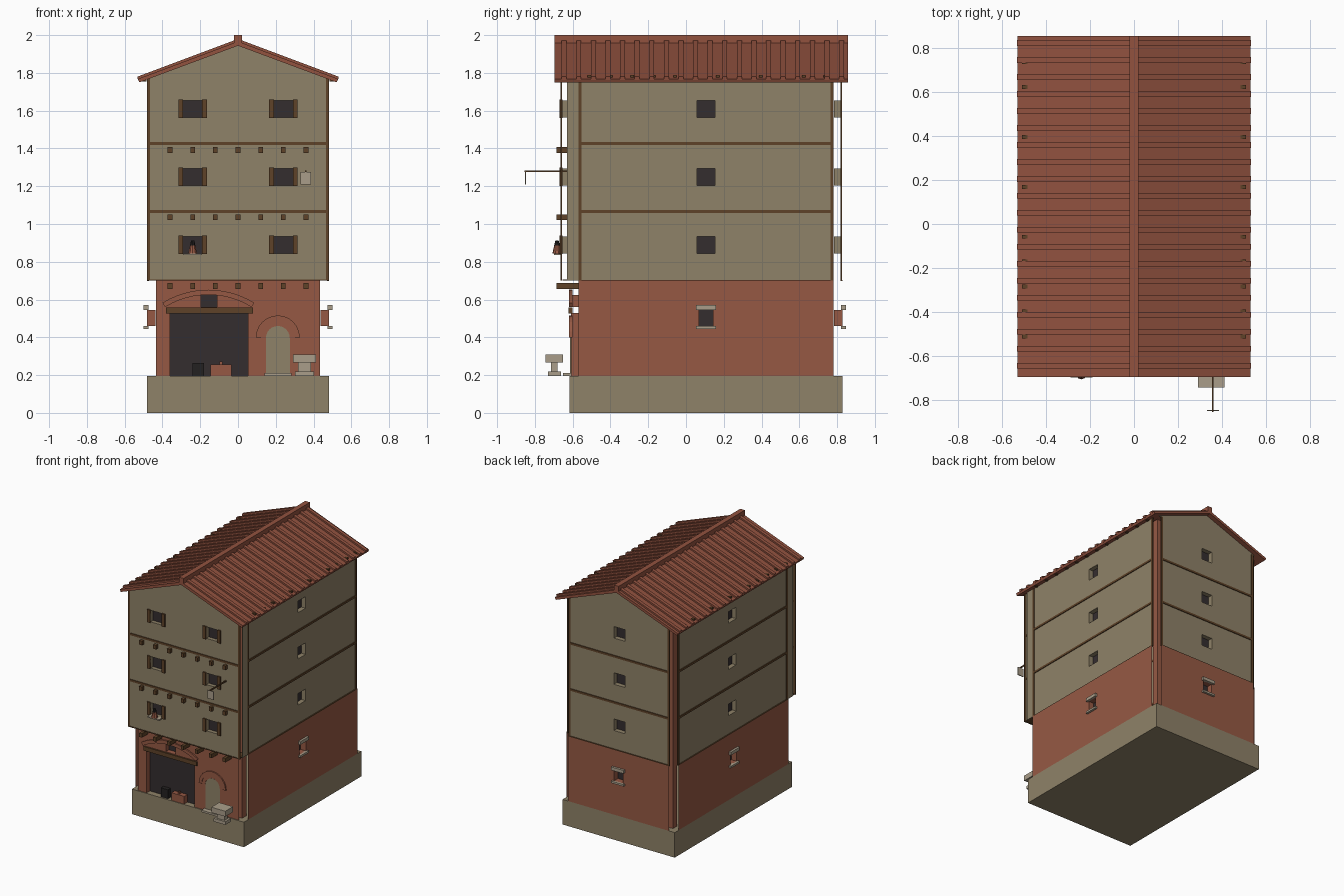
import bpy, bmesh, math
from mathutils import Vector

if "Cube" in bpy.data.objects:
    bpy.data.objects.remove(bpy.data.objects["Cube"])

CY = 0.106  # depth centre of the house body


def material(name, r, g, b):
    m = bpy.data.materials.new(name)
    lin = [((c / 255 + 0.055) / 1.055) ** 2.4 for c in (r, g, b)]
    m.diffuse_color = (*lin, 1)
    m.use_nodes = True
    m.node_tree.nodes["Principled BSDF"].inputs["Base Color"].default_value = m.diffuse_color
    return m


PLASTER = material("plaster", 143, 130, 104)
BRICK = material("brick red", 150, 89, 68)
ROOF = material("roof tile", 146, 82, 63)
WOOD = material("dark timber", 94, 66, 40)
DARK = material("dark opening", 52, 45, 47)
STONE = material("pale stone", 170, 158, 138)
BLACK = material("black iron", 36, 33, 33)

# outward normals of the four walls
NORMALS = {"front": Vector((0, -1, 0)), "right": Vector((1, 0, 0)),
           "back": Vector((0, 1, 0)), "left": Vector((-1, 0, 0))}


def at(side, u, z, w):
    """Point on a wall: u runs left to right from outside, w goes outward."""
    n = NORMALS[side]
    t = Vector((0, 0, 1)).cross(n)
    return Vector((0, CY, z)) + n * w + t * u


def Y(y):
    return CY - y


def finish(name, bm, mats, recalc=True):
    if recalc:
        bmesh.ops.recalc_face_normals(bm, faces=bm.faces[:])
    me = bpy.data.meshes.new(name)
    bm.to_mesh(me)
    bm.free()
    for m in mats:
        me.materials.append(m)
    ob = bpy.data.objects.new(name, me)
    bpy.context.collection.objects.link(ob)
    return ob


def boxes(name, mat, side, items):
    """Boxes given as (u0, u1, z0, z1, w0, w1)."""
    bm = bmesh.new()
    for u0, u1, z0, z1, w0, w1 in items:
        a, b = at(side, u0, z0, w0), at(side, u1, z1, w1)
        vs = bmesh.ops.create_cube(bm, size=1)["verts"]
        for v in vs:
            v.co = Vector([a[i] if v.co[i] < 0 else b[i] for i in range(3)])
    return finish(name, bm, [mat])


def prism(name, mat, outlines, ranges):
    """Extrude x-z outlines over y ranges."""
    bm = bmesh.new()
    for pts in outlines:
        for y0, y1 in ranges:
            a = [bm.verts.new((x, y0, z)) for x, z in pts]
            b = [bm.verts.new((x, y1, z)) for x, z in pts]
            bm.faces.new(a)
            bm.faces.new(b[::-1])
            for i in range(len(pts)):
                j = (i + 1) % len(pts)
                bm.faces.new((a[i], b[i], b[j], a[j]))
    return finish(name, bm, [mat])


def wall(name, mat, side, u0, u1, z0, z1, w, depth=0.04, holes=()):
    """Wall sheet with recessed dark openings."""
    bm = bmesh.new()

    def quad(pts, idx=0):
        bm.faces.new([bm.verts.new(at(side, *p)) for p in pts]).material_index = idx
    us = sorted({u0, u1, *[h[0] for h in holes], *[h[1] for h in holes]})
    zs = sorted({z0, z1, *[h[2] for h in holes], *[h[3] for h in holes]})
    for a, b in zip(us, us[1:]):
        for c, d in zip(zs, zs[1:]):
            um, zm = (a + b) / 2, (c + d) / 2
            if not any(h[0] < um < h[1] and h[2] < zm < h[3] for h in holes):
                quad([(a, c, w), (b, c, w), (b, d, w), (a, d, w)])
    for a, b, c, d in holes:
        v = w - depth
        quad([(a, c, v), (b, c, v), (b, d, v), (a, d, v)], 1)
        quad([(a, c, w), (b, c, w), (b, c, v), (a, c, v)])
        quad([(a, d, v), (b, d, v), (b, d, w), (a, d, w)])
        quad([(a, c, w), (a, c, v), (a, d, v), (a, d, w)])
        quad([(b, c, v), (b, c, w), (b, d, w), (b, d, v)])
    bmesh.ops.remove_doubles(bm, verts=bm.verts[:], dist=1e-5)
    return finish(name, bm, [mat, DARK], recalc=False)


def arc(cx, cz, r, a0, a1, n=12):
    return [(cx + r * math.cos(math.radians(a0 + (a1 - a0) * i / n)),
             cz + r * math.sin(math.radians(a0 + (a1 - a0) * i / n))) for i in range(n + 1)]


def arch(name, cx, cz, r0, r1, a0, a1, y0, y1):
    prism(name, BRICK, [arc(cx, cz, r1, a0, a1) + arc(cx, cz, r0, a1, a0)], [(y0, y1)])


# stone base and inner corner piers
boxes("base", PLASTER, "front", [(-0.483, 0.483, 0, 0.195, -0.723, 0.723)])
boxes("corner_piers", BRICK, "front",
      [(sx * 0.41 - 0.025, sx * 0.41 + 0.025, 0.195, 1.77, sy * 0.65 - 0.025, sy * 0.65 + 0.025)
       for sx in (-1, 1) for sy in (-1, 1)])

# storeys: side and back walls, with one window each
LEVELS = (0.89, 1.25, 1.61)
for side, half, w_low, w_up in (("right", 0.675, 0.483, 0.474), ("left", 0.675, 0.483, 0.474),
                                ("back", 0.435, 0.723, 0.714)):
    wall(side + "_ground_wall", BRICK, side, -half, half, 0.195, 0.70, w_low, 0.045,
         [(-0.038, 0.038, 0.46, 0.545)])
    boxes(side + "_window_stones", STONE, side,
          [(-0.053, 0.053, 0.545, 0.57, w_low - 0.008, w_low + 0.017),
           (-0.053, 0.053, 0.445, 0.46, w_low - 0.008, w_low + 0.017)])
    wall(side + "_upper_wall", PLASTER, side, -half, half, 0.70, 1.775, w_up, 0.036,
         [(-0.047, 0.047, z - 0.045, z + 0.045) for z in LEVELS])
    o = w_up + 0.006
    boxes(side + "_timbers", WOOD, side,
          [(-half, half, z - 0.008, z + 0.008, w_up - 0.003, o) for z in (1.065, 1.425)]
          + [(-half, -half + 0.016, 0.70, 1.775, w_up - 0.003, o),
             (half - 0.016, half, 0.70, 1.775, w_up - 0.003, o)]
          + [(-half, half, 0.697, 0.703, w_up - 0.003, w_low)])

# front upper wall, overhanging the ground floor
WF = 0.766
wins = [(s * 0.24 - 0.05, s * 0.24 + 0.05, z - 0.045, z + 0.045) for s in (-1, 1) for z in LEVELS]
wall("front_upper_wall", PLASTER, "front", -0.483, 0.483, 0.70, 1.775, WF, 0.03, wins)
boxes("front_timbers", WOOD, "front",
      [(-0.483, 0.483, z - 0.008, z + 0.008, WF - 0.003, WF + 0.005) for z in (1.065, 1.425)]
      + [(-0.483, 0.483, 0.70, 0.706, WF - 0.003, WF + 0.004),
         (-0.483, -0.467, 0.70, 1.775, WF - 0.003, WF + 0.005),
         (0.467, 0.483, 0.70, 1.775, WF - 0.003, WF + 0.005)])
boxes("shutters", WOOD, "front",
      [(u + a, u + a + 0.026, z0 - 0.005, z1 + 0.005, WF - 0.005, WF + 0.01)
       for u, _, z0, z1 in wins for a in (-0.026, 0.10)])
boxes("overhang_sides", PLASTER, "front",
      [(s * 0.477 - 0.003, s * 0.477 + 0.003, 0.70, 1.775, Y(-0.57), Y(-0.63)) for s in (-1, 1)])
boxes("overhang_floor", WOOD, "front", [(-0.475, 0.475, 0.70, 0.705, Y(-0.57), Y(-0.655))])
boxes("joist_ends", WOOD, "front",
      [(0.12 * i - 0.012, 0.12 * i + 0.012, z, z + 0.031, Y(yb), Y(-0.685))
       for i in range(-3, 4) for z, yb in ((0.657, -0.57), (1.02, -0.63), (1.376, -0.63))])

# front ground wall with shop opening and vent
wall("front_ground_wall", BRICK, "front", -0.435, 0.435, 0.195, 0.70, Y(-0.61), 0.04,
     [(-0.36, 0.053, 0.195, 0.53), (-0.195, -0.11, 0.56, 0.625)])
boxes("shop_lintel", WOOD, "front", [(-0.38, 0.08, 0.525, 0.557, Y(-0.60), Y(-0.622))])
arch("shop_arch", -0.157, 0.19, 0.435, 0.462, 58.3, 121.7, -0.62, -0.60)
boxes("iron_box", BLACK, "front", [(-0.24, -0.18, 0.195, 0.265, Y(-0.572), Y(-0.605))])
boxes("shop_crate", BRICK, "front", [(-0.145, -0.035, 0.195, 0.255, Y(-0.572), Y(-0.612)),
                                     (-0.097, -0.083, 0.255, 0.272, Y(-0.585), Y(-0.6))])

# arched door
prism("door", PLASTER, [[(0.148, 0.195), (0.274, 0.195)] + arc(0.211, 0.397, 0.063, 0, 180)],
      [(-0.613, -0.605)])
arch("door_arch_inner", 0.211, 0.40, 0.063, 0.09, 0, 180, -0.616, -0.60)
arch("door_arch_outer", 0.211, 0.40, 0.09, 0.116, 0, 180, -0.62, -0.60)
boxes("door_step", STONE, "front", [(0.14, 0.282, 0.195, 0.21, Y(-0.605), Y(-0.65))])

# stone pedestal table beside the door
boxes("stone_table", STONE, "front", [(0.292, 0.412, 0.268, 0.31, Y(-0.65), Y(-0.745)),
                                      (0.318, 0.386, 0.22, 0.268, Y(-0.68), Y(-0.715)),
                                      (0.302, 0.402, 0.195, 0.22, Y(-0.663), Y(-0.73))])

# hanging sign
boxes("sign_pole", WOOD, "front", [(0.355, 0.363, 1.274, 1.284, Y(-0.63), Y(-0.856))])
boxes("sign_board", STONE, "front", [(0.332, 0.386, 1.21, 1.274, Y(-0.846), Y(-0.852))])

# flower pot on the sill
boxes("pot_sill", STONE, "front", [(-0.29, -0.19, 0.836, 0.845, Y(-0.66), Y(-0.70))])
for name, mat, r0, r1, z0, z1 in (("pot", BRICK, 0.024, 0.015, 0.845, 0.886),
                                  ("pot_plant", BLACK, 0.015, 0.009, 0.886, 0.912)):
    bm = bmesh.new()
    bmesh.ops.create_cone(bm, cap_ends=True, segments=10, radius1=r0, radius2=r1, depth=z1 - z0)
    bmesh.ops.translate(bm, verts=bm.verts[:], vec=(-0.24, -0.683, (z0 + z1) / 2))
    finish(name, bm, [mat])

# gables
prism("gables", PLASTER, [[(-0.48, 1.775), (0.48, 1.775), (0, 1.957)]],
      [(-0.66, -0.654), (0.814, 0.82)])

# roof slab, tile ribs, ridge and rafter ends
Y0, Y1 = -0.697, 0.857
prism("roof", ROOF, [[(0, 1.967), (0.53, 1.768), (0.522, 1.75), (0, 1.944),
                      (-0.522, 1.75), (-0.53, 1.768)]], [(Y0, Y1)])
ribs = [(-0.645 + 0.0773 * i - 0.013, -0.645 + 0.0773 * i + 0.013) for i in range(20)]
prism("tile_ribs", ROOF, [[(s * 0.01, 1.955), (s * 0.01, 1.976), (s * 0.533, 1.78),
                           (s * 0.53, 1.762)] for s in (-1, 1)], ribs)
prism("ridge", ROOF, [[(-0.02, 1.955), (0.02, 1.955), (0.02, 2.0), (-0.02, 2.0)]], [(Y0, Y1)])
boxes("rafter_ends", WOOD, "front",
      [(s * 0.497 - 0.013, s * 0.497 + 0.013, 1.755, 1.788, Y(y) - 0.009, Y(y) + 0.009)
       for s in (-1, 1) for y in [-0.512 + 0.1135 * i for i in range(12)]])
